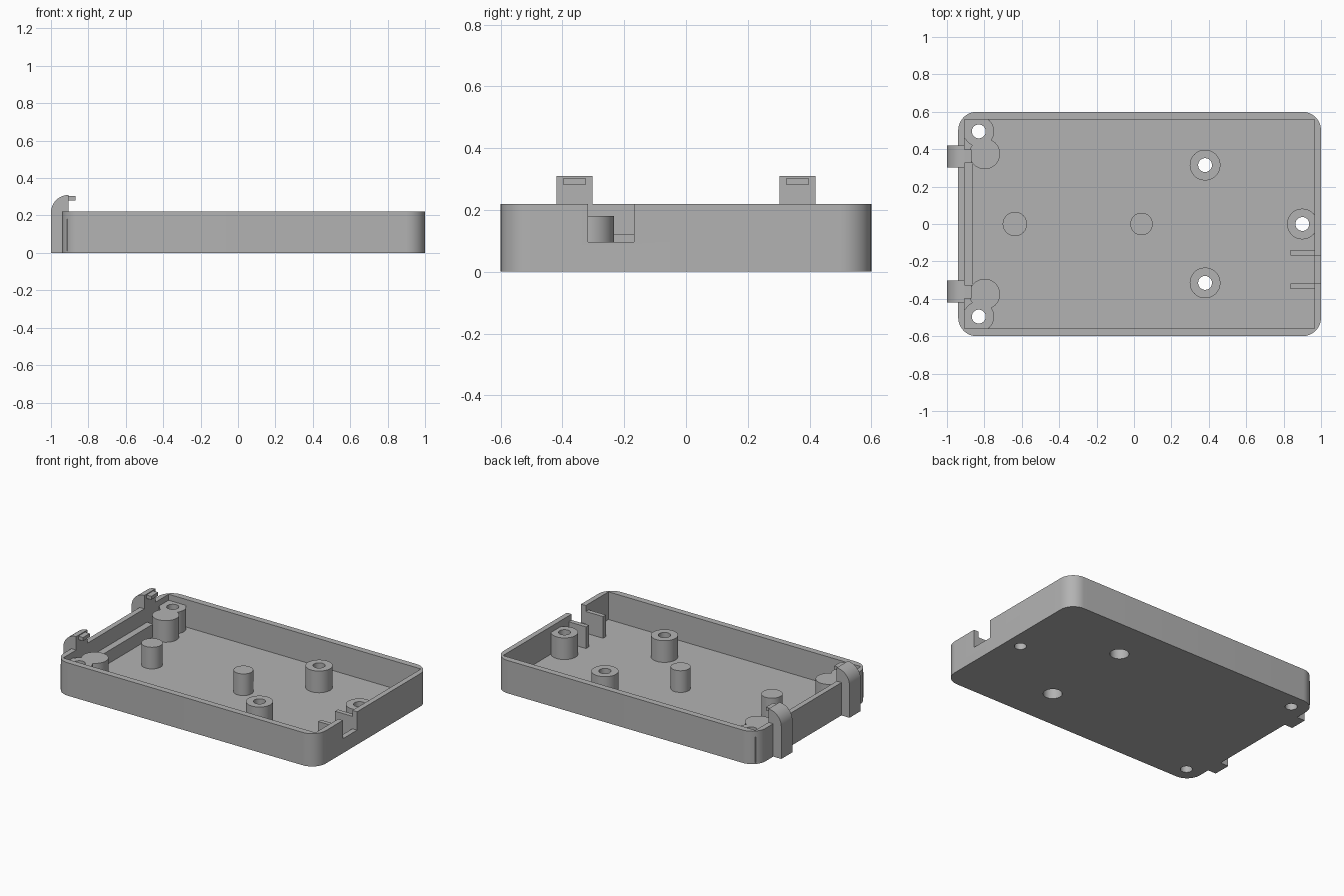
import bpy, bmesh, math

if "Cube" in bpy.data.objects:
    bpy.data.objects.remove(bpy.data.objects["Cube"], do_unlink=True)

GREY = (0.45, 0.45, 0.45, 1)
mat = bpy.data.materials.new("plain grey plastic")
mat.use_nodes = True
mat.diffuse_color = GREY
mat.node_tree.nodes["Principled BSDF"].inputs["Base Color"].default_value = GREY

HEIGHT, FLOOR, POST_TOP = 0.22, 0.035, 0.18
HOLE, BORE, BOSS = 0.037, 0.058, 0.082


def prism(name, points, direction):
    """Solid made by sweeping a flat outline along a direction."""
    bm = bmesh.new()
    face = bm.faces.new([bm.verts.new(p) for p in points])
    top = bmesh.ops.extrude_face_region(bm, geom=[face])["geom"]
    bmesh.ops.translate(bm, vec=direction,
                        verts=[v for v in top if isinstance(v, bmesh.types.BMVert)])
    bmesh.ops.recalc_face_normals(bm, faces=bm.faces)
    mesh = bpy.data.meshes.new(name)
    bm.to_mesh(mesh)
    bm.free()
    ob = bpy.data.objects.new(name, mesh)
    bpy.context.collection.objects.link(ob)
    mesh.materials.append(mat)
    return ob


def box(name, x0, x1, y0, y1, z0, z1):
    return prism(name, [(x0, y0, z0), (x1, y0, z0), (x1, y1, z0), (x0, y1, z0)],
                 (0, 0, z1 - z0))


def arc(cx, cy, r, start, end, n):
    angles = [math.radians(start + (end - start) * i / n) for i in range(n + 1)]
    return [(cx + r * math.cos(a), cy + r * math.sin(a)) for a in angles]


def cylinder(name, x, y, r, z0, z1):
    ring = arc(x, y, r, 0, 360, 48)[:-1]
    return prism(name, [(px, py, z0) for px, py in ring], (0, 0, z1 - z0))


def combine(target, tool, operation="DIFFERENCE"):
    """Apply a boolean, then remove the tool."""
    tool.hide_render = True
    mod = target.modifiers.new("boolean", "BOOLEAN")
    mod.operation, mod.object, mod.solver = operation, tool, "EXACT"
    bpy.ops.object.select_all(action="DESELECT")
    bpy.context.view_layer.objects.active = target
    target.select_set(True)
    bpy.ops.object.modifier_apply(modifier=mod.name)
    bpy.data.objects.remove(tool, do_unlink=True)


def drill(ob, x, y, r, z1):
    combine(ob, cylinder("drill", x, y, r, -0.1, z1))


# Tray with rounded outer corners and a square cavity
R = 0.1
outline = (arc(1 - R, 0.6 - R, R, 0, 90, 12) + arc(-0.94 + R, 0.6 - R, R, 90, 180, 12)
           + arc(-0.94 + R, -0.6 + R, R, 180, 270, 12) + arc(1 - R, -0.6 + R, R, 270, 360, 12))
tray = prism("tray", [(x, y, 0) for x, y in outline], (0, 0, HEIGHT))
combine(tray, box("cavity", -0.905, 0.965, -0.558, 0.558, FLOOR, 0.4))
combine(tray, box("cable_notch", 0.9, 1.1, -0.318, -0.168, 0.097, 0.4))
parts = [tray]

# Screw posts, two of them counterbored from below
for name, x, y, wide in (("left_screw_post", 0.38, 0.315, True),
                         ("right_screw_post", 0.38, -0.315, True),
                         ("end_screw_post", 0.9, 0, False)):
    post = cylinder(name, x, y, BOSS, 0.01, POST_TOP)
    for ob in (tray, post):
        drill(ob, x, y, HOLE, 0.5)
        if wide:
            drill(ob, x, y, BORE, 0.1)
    parts.append(post)

# Plain support posts
parts.append(cylinder("rear_support_post", -0.637, 0, 0.065, 0.01, POST_TOP))
parts.append(cylinder("middle_support_post", 0.04, 0, 0.06, 0.01, POST_TOP))

# Corner posts and snap clips, one of each per side
for side, s in (("left", 1), ("right", -1)):
    corner = cylinder(side + "_corner_post", -0.83, s * 0.495, BOSS, 0.01, POST_TOP)
    ys = sorted((s * 0.455, s * 0.57))
    combine(corner, box("corner_fill", -0.915, -0.79, *ys, 0.01, POST_TOP), "UNION")
    combine(corner, cylinder("support", -0.798, s * 0.375, BOSS, 0.01, POST_TOP), "UNION")
    for ob in (tray, corner):
        drill(ob, -0.83, s * 0.495, HOLE, 0.5)

    curve = arc(-0.905, 0.215, 0.095, 180, 90, 12)
    profile = [(-0.905, HEIGHT), (-0.93, HEIGHT), (-0.93, 0), (-1, 0)] + curve
    clip = prism(side + "_clip", [(x, s * 0.302, z) for x, z in profile], (0, s * 0.118, 0))
    ys = sorted((s * 0.325, s * 0.397))
    lug = box(side + "_clip_lug", -0.92, -0.87, *ys, 0.281, 0.304)
    parts += [corner, clip, lug]

# Ledge along the clip wall and ribs beside the notch
parts.append(box("wall_ledge", -0.92, -0.86, -0.33, 0.33, 0.01, 0.12))
for name, y in (("left_notch_rib", -0.168), ("right_notch_rib", -0.348)):
    parts.append(box(name, 0.837, 0.97, y, y + 0.03, 0.01, POST_TOP))

# Smooth curved walls, sharp edges
bpy.ops.object.select_all(action="DESELECT")
for ob in parts:
    ob.select_set(True)
bpy.context.view_layer.objects.active = tray
bpy.ops.object.shade_smooth_by_angle(angle=math.radians(30))
